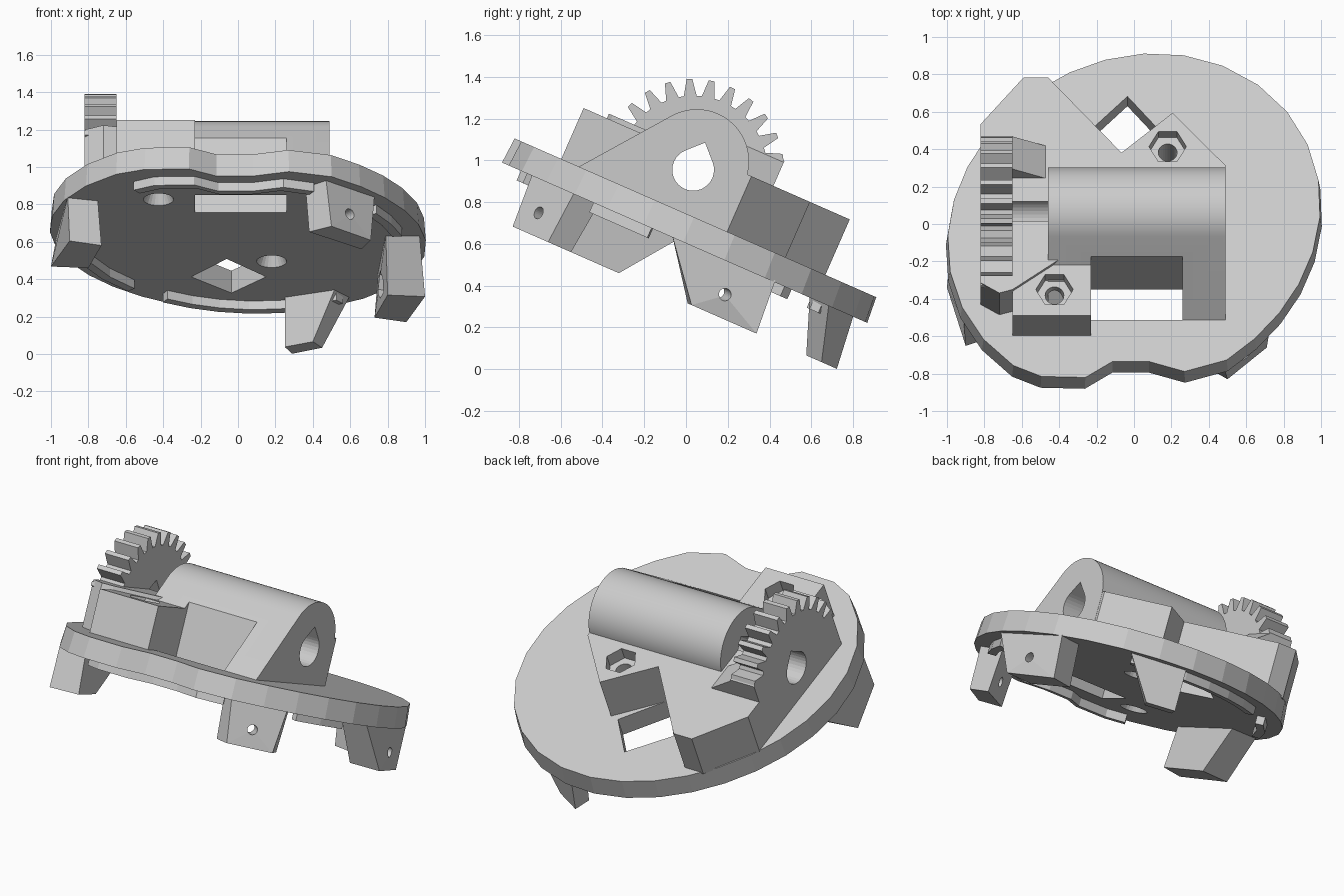
import bpy, bmesh
from math import sin, cos, pi, radians
from mathutils import Vector, Matrix

cube = bpy.data.objects.get("Cube")
if cube:
    bpy.data.objects.remove(cube, do_unlink=True)

# One light grey for the whole part
grey = bpy.data.materials.new("light_grey")
grey.use_nodes = True
colour = (0.6, 0.6, 0.6, 1)
grey.diffuse_color = colour
grey.node_tree.nodes["Principled BSDF"].inputs["Base Color"].default_value = colour

# Everything is modelled flat on the plate, then tilted as a whole
TILT = Matrix.Translation((0, 0, 0.745)) @ Matrix.Rotation(radians(-23.7), 4, 'X')
THICK = 0.13
DECK = 0.29


def loft(name, ring_a, ring_b, smooth=False):
    """Closed solid between two matching rings of points."""
    bm = bmesh.new()
    a = [bm.verts.new(p) for p in ring_a]
    b = [bm.verts.new(p) for p in ring_b]
    bm.faces.new(a)
    bm.faces.new(b)
    for i in range(len(a)):
        j = (i + 1) % len(a)
        bm.faces.new((a[i], a[j], b[j], b[i]))
    bmesh.ops.recalc_face_normals(bm, faces=bm.faces)
    mesh = bpy.data.meshes.new(name)
    bm.to_mesh(mesh)
    bm.free()
    mesh.materials.append(grey)
    if smooth:
        mesh.shade_smooth()
        mesh.set_sharp_from_angle(angle=radians(30))
    obj = bpy.data.objects.new(name, mesh)
    obj.matrix_world = TILT
    bpy.context.collection.objects.link(obj)
    return obj


def prism(name, outline, low, high):
    return loft(name, [(x, y, low) for x, y in outline], [(x, y, high) for x, y in outline])


def bar(name, profile, left, right, smooth=False):
    return loft(name, [(left, y, z) for y, z in profile],
                [(right, y, z) for y, z in profile], smooth)


def rect(x0, x1, y0, y1):
    return [(x0, y0), (x1, y0), (x1, y1), (x0, y1)]


def tube(name, start, end, r0, r1, sides=24):
    start, end = Vector(start), Vector(end)
    turn = (end - start).to_track_quat('Z', 'Y')
    ring = [Vector((cos(2 * pi * i / sides), sin(2 * pi * i / sides), 0)) for i in range(sides)]
    return loft(name, [start + turn @ (p * r0) for p in ring],
                [end + turn @ (p * r1) for p in ring])


def cut(obj, cutters):
    for cutter in cutters:
        mod = obj.modifiers.new("cut", 'BOOLEAN')
        mod.operation, mod.solver, mod.object = 'DIFFERENCE', 'EXACT', cutter
        bpy.context.view_layer.objects.active = obj
        bpy.ops.object.modifier_apply(modifier=mod.name)


def arc(cy, cz, r, a0, a1, n):
    return [(cy + r * cos(radians(a0 + (a1 - a0) * i / n)),
             cz + r * sin(radians(a0 + (a1 - a0) * i / n))) for i in range(n + 1)]


# Plate: slightly oval outline with a wavy dent at the front
def rim_point(angle, scale=1.0):
    t = radians(angle)
    r = scale * (0.99 + 0.06 * sin(2 * t))
    return (r * cos(t), r * sin(t))


DENT = [(-0.495, -0.89), (-0.26, -0.896), (-0.115, -0.803), (0.08, -0.803), (0.27, -0.861)]
outline = [rim_point(-58 + 290 * i / 24) for i in range(25)] + DENT
plate = loft("plate", [(x * 1.01, y * 1.01, -THICK) for x, y in outline],
             [(x, y, 0) for x, y in outline])

# Bearing body: round top, upright back, sloping front
body_profile = [(0.197, -0.01)] + arc(-0.053, 0.25, 0.25, 0, 142.5, 24) + [(-0.56, 0), (-0.56, -0.01)]
body = bar("bearing_body", body_profile, -0.46, 0.49, smooth=True)

# Raised deck behind and beside the body
deck = prism("raised_deck", [
    (-0.82, 0.456), (-0.59, 0.729), (-0.46, 0.729), (-0.067, 0.289), (0.206, 0.521), (0.489, 0.215),
    (0.489, 0.15), (-0.38, 0.15), (-0.38, -0.32), (-0.65, -0.51), (-0.72, -0.53), (-0.82, -0.47),
], -0.01, DECK)
nut_box = prism("front_nut_box", rect(-0.65, -0.23, -0.652, -0.325), -0.01, 0.266)

# Gear sector standing on the deck
AXIS_Y, AXIS_Z = -0.053, 0.206
gear_profile = [(0.33, 0), (0.33, 0.42)]
for k in range(11):
    for step, r in ((-5, 0.355), (-1.8, 0.435), (1.8, 0.435), (5, 0.355)):
        if k or step > -5:
            gear_profile += arc(AXIS_Y, AXIS_Z, r, 32 + 14 * k + step, 0, 1)[:1]
gear_profile.append((gear_profile[-1][0], 0))
gear = bar("gear_sector", gear_profile, -0.82, -0.65)
loft("gear_gusset", *[[(-0.46, y, 0.28), (-0.66, y, 0.28), (-0.66, y, 0.42)] for y in (0.14, 0.33)])

# Cutters: shaft bore, window, diamond opening, screw and nut pockets
bore = bar("bore_cutter", arc(AXIS_Y, AXIS_Z, 0.1, 135, 405, 24) + [(AXIS_Y, AXIS_Z + 0.142)], -1, 1)
window = prism("window_cutter", rect(-0.23, 0.26, -0.561, -0.325), -0.3, 0.6)
diamond = prism("diamond_cutter", [(-0.25, 0.53), (-0.035, 0.745), (0.15, 0.53), (-0.06, 0.292)], -0.3, 0.2)
screws = []
for x, y, top in ((0.18, 0.325, DECK), (-0.425, -0.499, 0.266)):
    screws.append([
        tube("screw_cutter", (x, y, -0.3), (x, y, 0.6), 0.05, 0.05),
        tube("nut_cutter", (x, y, top - 0.08), (x, y, top + 0.1), 0.1, 0.1, 6),
        tube("sink_cutter", (x, y, -THICK - 0.01), (x, y, -0.06), 0.085, 0.05),
    ])
back_screw, front_screw = screws
cut(plate, [window, diamond, back_screw[0], back_screw[2], front_screw[0], front_screw[2]])
cut(body, [bore, window])
cut(deck, [bore] + back_screw[:2] + [front_screw[0]])
cut(nut_box, front_screw[:2])
cut(gear, [bore])


# Feet under the plate
def foot(name, bottom, top):
    return loft(name, [(x, y, -0.39) for x, y in bottom], [(x, y, -THICK + 0.01) for x, y in top])


def opposite(points):
    return [(-x, -y) for x, y in points]


side_bottom = [(1.0, 0.2), (0.9, 0.54), (0.73, 0.48), (0.8, 0.18)]
side_top = [(0.97, -0.02), (0.91, 0.52), (0.75, 0.48), (0.79, -0.02)]
front_foot = foot("front_foot", [(0.5, -0.735), (0.71, -0.55), (0.66, -0.43), (0.38, -0.66)],
                  [(0.47, -0.75), (0.73, -0.53), (0.66, -0.4), (0.36, -0.66)])
left_foot = foot("left_foot", side_bottom, side_top)
foot("right_foot", opposite(side_bottom), opposite(side_top))
foot("back_foot", [(0.25, 0.87), (0.29, 0.96), (0.45, 0.88), (0.4, 0.8)],
     [(0.25, 0.8), (0.27, 0.93), (0.6, 0.8), (0.52, 0.7)])

# Pin holes through two feet, one with a nut pocket on its inner face
pin_z = -0.28
pins = [tube("pin_cutter", (0.3, -0.3, pin_z), (0.9, -1.0, pin_z), 0.03, 0.03),
        tube("pin_cutter", (0.5, 0.2, pin_z), (1.3, 0.42, pin_z), 0.03, 0.03),
        tube("pin_nut_cutter", (0.6, 0.23, pin_z), (0.83, 0.295, pin_z), 0.08, 0.08, 6)]
cut(front_foot, pins[:1])
cut(left_foot, pins[1:])

# Low lip segments along the underside
LIP_LOW, LIP_HIGH = -0.18, -THICK + 0.01


def lip(name, outer):
    inner = [(x * 0.94, y * 0.94) for x, y in reversed(outer)]
    prism(name, outer + inner, LIP_LOW, LIP_HIGH)


for name, a0, a1 in (("back_lip", 54, 118), ("back_right_lip", 134, 163), ("left_lip", -30, -8)):
    n = max(2, (a1 - a0) // 10)
    lip(name, [rim_point(a0 + (a1 - a0) * i / n, 0.91) for i in range(n + 1)])
lip("front_lip", [(x * 0.9, y * 0.9) for x, y in [(-0.62, -0.82)] + DENT + [(0.45, -0.8)]])

# Remove the helpers
for cutter in [bore, window, diamond] + back_screw + front_screw + pins:
    bpy.data.objects.remove(cutter, do_unlink=True)
